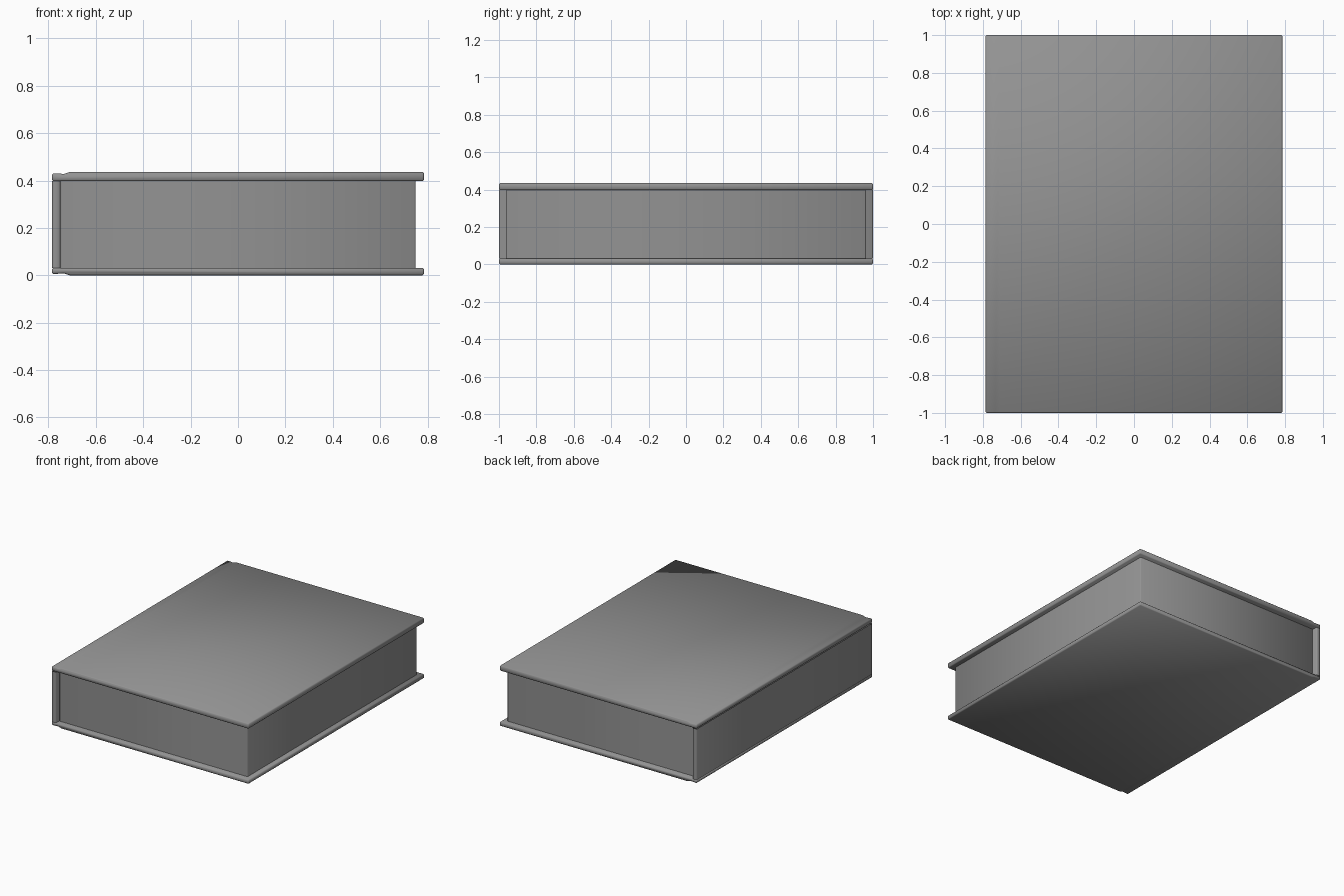
import bpy, bmesh, math

if "Cube" in bpy.data.objects:
    bpy.data.objects.remove(bpy.data.objects["Cube"])

grey = bpy.data.materials.new("grey")
grey.diffuse_color = (0.29, 0.29, 0.29, 1)
grey.use_nodes = True
grey.node_tree.nodes["Principled BSDF"].inputs["Base Color"].default_value = grey.diffuse_color


def finish(bm, name):
    """Turn a bmesh into a smooth-shaded grey object."""
    for f in bm.faces:
        f.smooth = True
    mesh = bpy.data.meshes.new(name)
    bm.to_mesh(mesh)
    bm.free()
    mesh.materials.append(grey)
    obj = bpy.data.objects.new(name, mesh)
    bpy.context.collection.objects.link(obj)


def soften(bm, edges):
    bmesh.ops.bevel(bm, geom=edges, offset=0.006, offset_type='OFFSET',
                    segments=1, profile=0.5, affect='EDGES')


def board(name, profile):
    """Cover board: an XZ outline extruded along Y with softened edges."""
    bm = bmesh.new()
    face = bm.faces.new([bm.verts.new((x, -1, z)) for x, z in profile])
    ext = bmesh.ops.extrude_face_region(bm, geom=[face])
    for v in ext["geom"]:
        if isinstance(v, bmesh.types.BMVert):
            v.co.y = 1
    bmesh.ops.recalc_face_normals(bm, faces=bm.faces)
    soften(bm, [e for e in bm.edges if e.calc_face_angle(0) > math.radians(40)])
    finish(bm, name)


def upright_block(name, x0, x1, half_y, z0, z1):
    """Block with softened upright corners; hidden ends under the boards stay open."""
    bm = bmesh.new()
    bmesh.ops.create_cube(bm, size=2)
    for v in bm.verts:
        v.co = (x1 if v.co.x > 0 else x0, v.co.y * half_y, z1 if v.co.z > 0 else z0)
    bmesh.ops.recalc_face_normals(bm, faces=bm.faces)
    bmesh.ops.delete(bm, geom=[f for f in bm.faces if abs(f.normal.z) > 0.5], context='FACES')
    soften(bm, [e for e in bm.edges if len(e.link_faces) == 2])
    finish(bm, name)


TOP, TOP_IN, BOTTOM_IN = 0.436, 0.397, 0.031

# Boards: shallow hinge groove on the outer side next to the spine
groove = [(-0.785, 0.005), (-0.735, 0.008), (-0.71, 0.0), (0.785, 0.0)]
board("top_board", [(x, TOP - d) for x, d in groove] + [(0.785, TOP_IN), (-0.785, TOP_IN)])
board("bottom_board", [(x, d) for x, d in groove] + [(0.785, BOTTOM_IN), (-0.785, BOTTOM_IN)])

# Spine and page block between the boards
upright_block("spine", -0.785, -0.75, 1.0, BOTTOM_IN, TOP_IN)
upright_block("pages", -0.75, 0.75, 0.963, BOTTOM_IN, TOP_IN)
